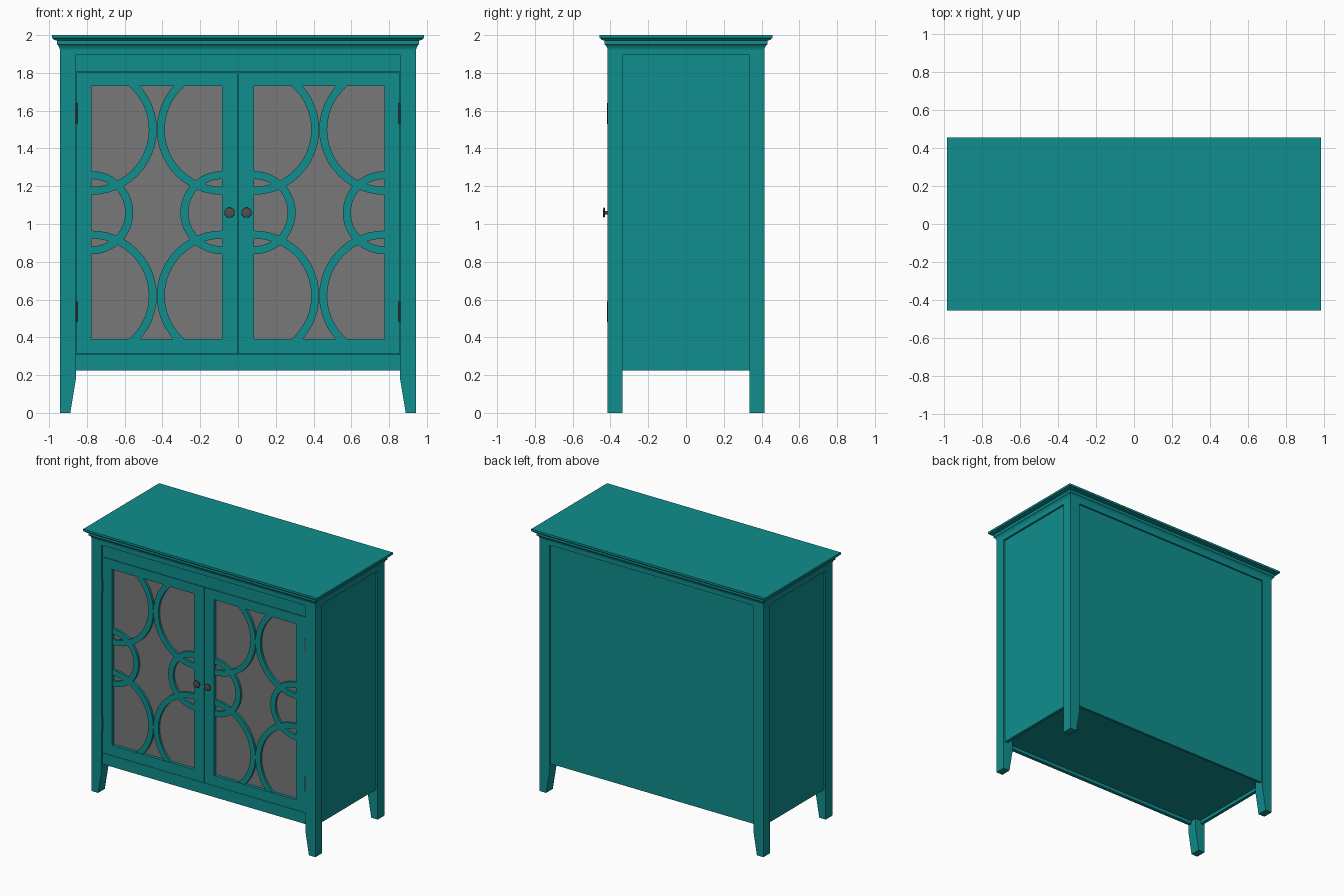
import bpy, bmesh, math
from mathutils import Vector

if "Cube" in bpy.data.objects:
    bpy.data.objects.remove(bpy.data.objects["Cube"])


def material(name, rgb):
    m = bpy.data.materials.new(name)
    m.diffuse_color = (*rgb, 1)
    m.use_nodes = True
    m.node_tree.nodes["Principled BSDF"].inputs["Base Color"].default_value = m.diffuse_color
    return m


TEAL = material("teal_paint", (0.005, 0.27, 0.27))
GLASS = material("grey_glass", (0.19, 0.19, 0.19))
METAL = material("dark_metal", (0.08, 0.08, 0.08))


def finish(name, bm, mat):
    bmesh.ops.recalc_face_normals(bm, faces=bm.faces)
    me = bpy.data.meshes.new(name)
    bm.to_mesh(me)
    bm.free()
    me.materials.append(mat)
    ob = bpy.data.objects.new(name, me)
    bpy.context.collection.objects.link(ob)
    return ob


def loft(bm, rings, cap=True, closed=False):
    """Bridge a list of equal-length closed loops of points."""
    loops = [[bm.verts.new(p) for p in r] for r in rings]
    pairs = list(zip(loops, loops[1:])) + ([(loops[-1], loops[0])] if closed else [])
    for a, b in pairs:
        for i in range(len(a)):
            j = (i + 1) % len(a)
            bm.faces.new((a[i], a[j], b[j], b[i]))
    if cap:
        bm.faces.new(loops[0])
        bm.faces.new(loops[-1])


def prism(name, pts, y0, y1, mat=TEAL):
    """Extrude an x-z outline along y."""
    bm = bmesh.new()
    loft(bm, [[(x, y, z) for x, z in pts] for y in (y0, y1)])
    return finish(name, bm, mat)


def rect(x0, x1, z0, z1):
    return [(x0, z0), (x1, z0), (x1, z1), (x0, z1)]


def box(name, x0, x1, y0, y1, z0, z1, mat=TEAL):
    return prism(name, rect(x0, x1, z0, z1), y0, y1, mat)


def turned(name, x, z, profile, mat, axis="Y", y=0, n=24):
    """Revolve (radius, distance) pairs about the y or z axis."""
    rings = []
    for r, d in profile:
        ring = []
        for k in range(n):
            c, s = r * math.cos(k * math.tau / n), r * math.sin(k * math.tau / n)
            ring.append((x + c, d, z + s) if axis == "Y" else (x + c, y + s, z + d))
        rings.append(ring)
    bm = bmesh.new()
    loft(bm, rings)
    ob = finish(name, bm, mat)
    bpy.ops.object.select_all(action="DESELECT")
    ob.select_set(True)
    bpy.context.view_layer.objects.active = ob
    bpy.ops.object.shade_smooth_by_angle()
    return ob


W, D = 0.943, 0.415          # half width and half depth of the body
IX, IY = 0.858, 0.335        # inner faces of the legs
Z0, Z1 = 0.225, 1.895        # panel bottom and top
DOOR_B, DOOR_T = 0.31, 1.805
OPEN_B, OPEN_T = 0.39, 1.73
OX0, OX1 = 0.085, 0.775      # glazed opening

# Moulded top: one outset profile lofted around the rectangle
profile = [(0, Z1), (0, 1.925), (0.003, 1.935), (0.008, 1.944), (0.016, 1.951),
           (0.016, 1.971), (0.032, 1.975), (0.036, 1.982), (0.042, 1.984), (0.042, 2.0)]
bm = bmesh.new()
loft(bm, [[(sx * (W + o), sy * (D + o), z) for sx, sy in ((-1, -1), (1, -1), (1, 1), (-1, 1))]
          for o, z in profile])
finish("moulded_top", bm, TEAL)

# Carcass: recessed back, floor, front rails
box("back_panel", -IX, IX, 0.385, D - 0.012, Z0, Z1)
box("floor_board", -IX, IX, -0.385, 0.385, 0.25, 0.275)
box("upper_rail", -IX, IX, -D + 0.008, -0.38, DOOR_T, Z1)
box("lower_rail", -IX, IX, -D + 0.008, -0.38, Z0, DOOR_B)


def door_frame(name, s):
    y0, y1 = -D + 0.006, -0.38
    outer = rect(s * 0.002, s * (IX - 0.003), DOOR_B + 0.003, DOOR_T - 0.003)
    inner = rect(s * OX0, s * OX1, OPEN_B, OPEN_T)
    bm = bmesh.new()
    loft(bm, [[(x, y, z) for x, z in r] for r, y in
              ((outer, y0), (inner, y0), (inner, y1), (outer, y1))], cap=False, closed=True)
    finish(name, bm, TEAL)


def lattice(name, s):
    """Half rings centred on both edges of the opening, trimmed to its height."""
    y0, y1 = -D + 0.01, -0.388
    n = 24
    bm = bmesh.new()
    for cx, d in ((OX0, 1), (OX1, -1)):
        for cz, r in ((1.5, 0.345), (1.06, 0.22), (0.62, 0.345)):
            rings = []
            for k in range(n + 1):
                a = math.pi * (k / n - 0.5)
                rings.append([(s * (cx + d * q * math.cos(a)), y, cz + q * math.sin(a))
                              for q, y in ((r, y0), (r - 0.042, y0), (r - 0.042, y1), (r, y1))])
            loft(bm, rings)
    for z, nz in ((OPEN_T, 1), (OPEN_B, -1)):
        bmesh.ops.bisect_plane(bm, geom=bm.verts[:] + bm.edges[:] + bm.faces[:],
                               plane_co=Vector((0, 0, z)), plane_no=Vector((0, 0, nz)),
                               clear_outer=True)
    finish(name, bm, TEAL)


for side, s in (("left", -1), ("right", 1)):
    # Legs, tapered on the inside of the foot
    leg = [(s * IX, Z1), (s * W, Z1), (s * W, 0), (s * 0.888, 0), (s * IX, 0.18)]
    prism(f"{side}_front_leg", leg, -D, -IY)
    prism(f"{side}_back_leg", leg, IY, D)
    box(f"{side}_side_panel", s * 0.905, s * (W - 0.014), -IY, IY, Z0, Z1)
    # closes the corner between side panel and leg, keeping the floor edge tight
    box(f"{side}_floor_edge", s * IX, s * 0.905, -IY, IY, 0.25, 0.275)

    # Doors
    door_frame(f"{side}_door_frame", s)
    lattice(f"{side}_door_lattice", s)
    box(f"{side}_door_glass", s * (OX0 - 0.01), s * (OX1 + 0.01), -0.386, -0.381,
        OPEN_B - 0.01, OPEN_T + 0.01, GLASS)

    # Knob and hinges
    turned(f"{side}_knob", s * 0.045, 1.06,
           [(0.011, -0.405), (0.009, -0.428), (0.024, -0.43), (0.027, -0.433),
            (0.026, -0.437), (0.02, -0.439)], METAL)
    for level, z in (("lower", 0.48), ("upper", 1.53)):
        turned(f"{side}_{level}_hinge", s * (IX - 0.002), z,
               [(0.005, 0), (0.005, 0.11)], METAL, axis="Z", y=-D + 0.003, n=12)
